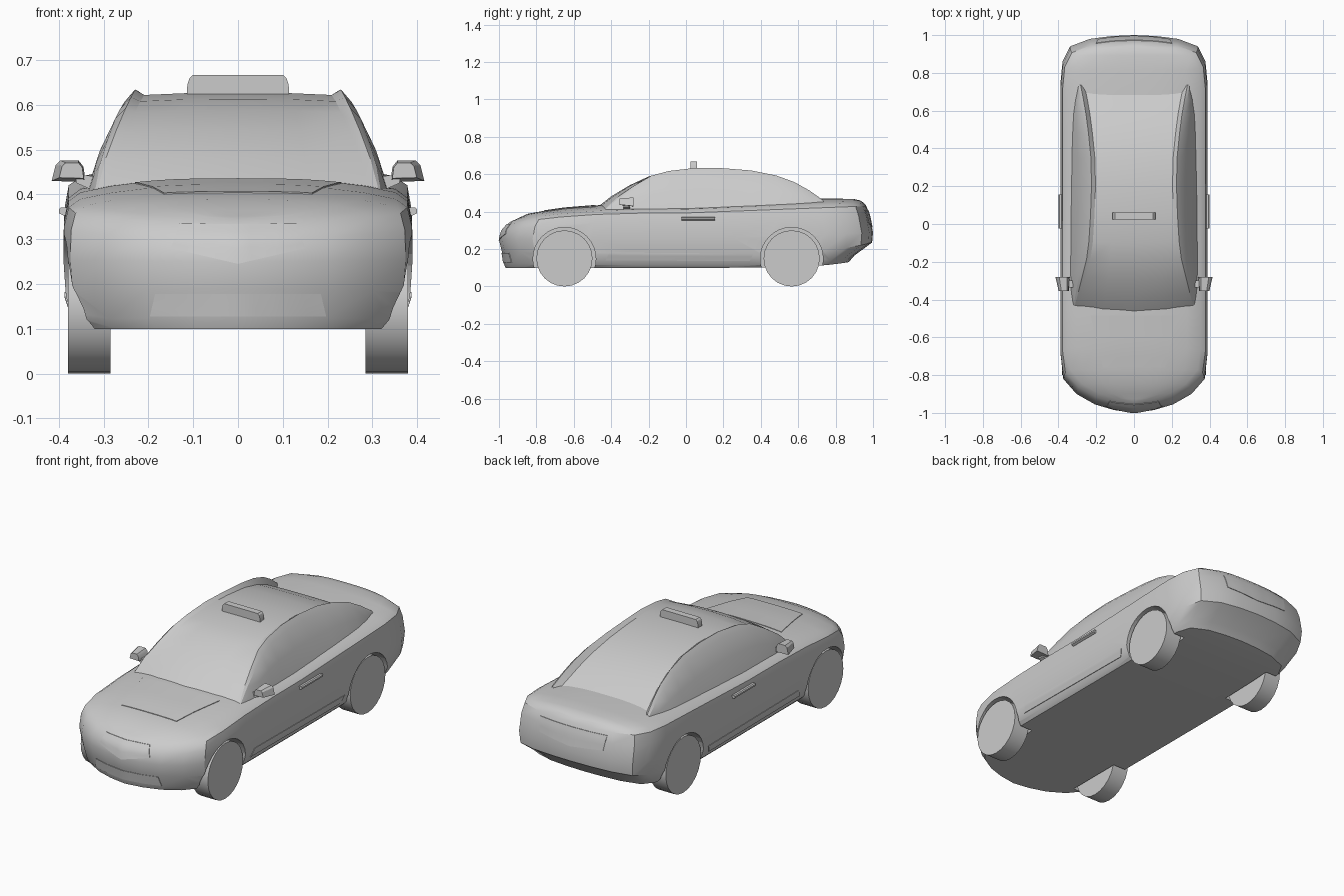
import bpy, bmesh, math
from mathutils import Vector
from mathutils.bvhtree import BVHTree

if "Cube" in bpy.data.objects:
    bpy.data.objects.remove(bpy.data.objects["Cube"])


def lerp_table(t, x):
    for (a, p), (b, q) in zip(t, t[1:]):
        if x <= b:
            return p + (q - p) * max(0, (x - a) / (b - a))
    return t[-1][1]


def finish(name, bm, angle=30):
    bmesh.ops.remove_doubles(bm, verts=bm.verts, dist=0.0004)
    bmesh.ops.recalc_face_normals(bm, faces=bm.faces)
    me = bpy.data.meshes.new(name)
    bm.to_mesh(me)
    bm.free()
    ob = bpy.data.objects.new(name, me)
    bpy.context.collection.objects.link(ob)
    smooth(ob, angle)
    return ob


def smooth(ob, angle=30):
    bpy.ops.object.select_all(action='DESELECT')
    ob.select_set(True)
    bpy.context.view_layer.objects.active = ob
    bpy.ops.object.shade_smooth_by_angle(angle=math.radians(angle))


def skin(bm, rows, closed=False):
    vs = [[bm.verts.new(p) for p in r] for r in rows]
    for a, b in zip(vs, vs[1:]):
        n = len(a)
        for i in range(n if closed else n - 1):
            j = (i + 1) % n
            bm.faces.new((a[i], a[j], b[j], b[i]))
    return vs


def mirrored(half):
    return half + [(-x, y, z) for x, y, z in half[-2:0:-1]]


# Main body: stacked plan outlines, then crowned bonnet and boot, flat floor
PLAN = [(0, -1), (.27, -.985), (.53, -.955), (.78, -.9), (.96, -.82), (1, -.7), (1, -.5), (1, -.25),
        (1, 0), (1, .25), (1, .5), (1, .74), (.97, .86), (.87, .94), (.6, .98), (.3, .995), (0, 1)]
# front z, middle z, rear z, half width, front y, rear y, rear curve power
RINGS = [(.10, .10, .13, .35, .965, .87, 5), (.125, .115, .165, .366, .975, .90, 5),
         (.19, .17, .235, .384, .985, .995, 4), (.25, .26, .29, .39, 1, 1, 2),
         (.30, .345, .38, .388, .985, .982, 2), (.33, .393, .43, .378, .96, .965, 1),
         (.345, .413, .447, .352, .94, .95, 1)]
CROWN = [(-.94, .345), (-.85, .388), (-.7, .415), (-.5, .434), (0, .44), (.6, .472), (.92, .468), (.95, .447)]


def ring_half(zf, zm, zr, w, f, r, power):
    pts = []
    for u, v in PLAN:
        z = zm + ((zf - zm) * abs(v) ** 3 if v < 0 else (zr - zm) * v ** power)
        pts.append((u * w, v * (f if v < 0 else r), z))
    return pts


def cap(bm, half, crown):
    rows = []
    for x, y, z in half:
        row = []
        for i in range(-5, 6):
            f = i / 5
            top = max(z, lerp_table(CROWN, y)) if crown else z
            row.append((x * f, y, z + (top - z) * (1 - abs(f) ** 3)))
        rows.append(row)
    ends = rows[0][5], rows[-1][5]
    vs = skin(bm, rows[1:-1])
    for row, p in ((vs[0], ends[0]), (vs[-1], ends[1])):
        v = bm.verts.new(p)
        for a, b in zip(row, row[1:]):
            bm.faces.new((a, b, v))


bm = bmesh.new()
halves = [ring_half(*r) for r in RINGS]
skin(bm, [mirrored(h) for h in halves], closed=True)
cap(bm, halves[-1], True)
cap(bm, halves[0], False)
bmesh.ops.remove_doubles(bm, verts=bm.verts, dist=0.0004)
tree = BVHTree.FromBMesh(bm)
body = finish("car_body", bm)

# Wheel arches cut out of the body, and the wheels
AXLES = (-.65, .565)
for y in AXLES:
    for s in (-1, 1):
        bpy.ops.mesh.primitive_cylinder_add(vertices=32, radius=.168, depth=.25,
                                            location=(s * .4, y, .148), rotation=(0, math.pi / 2, 0))
        cutter = bpy.context.object
        cutter.hide_render = True
        mod = body.modifiers.new("arch", 'BOOLEAN')
        mod.operation, mod.object, mod.solver = 'DIFFERENCE', cutter, 'EXACT'
        bpy.context.view_layer.objects.active = body
        bpy.ops.object.modifier_apply(modifier="arch")
        bpy.data.objects.remove(cutter)
        bpy.ops.mesh.primitive_cylinder_add(vertices=24, radius=.15, depth=.095,
                                            location=(s * .3325, y, .15), rotation=(0, math.pi / 2, 0))
        wheel = bpy.context.object
        wheel.name = ("front" if y < 0 else "rear") + ("_left" if s > 0 else "_right") + "_wheel"
        smooth(wheel)
smooth(body)

# Cabin: y, centre z, side setback, rail x, rail z, belt x
CABIN = [(-.485, .415, .045, .318, .41, .325), (-.4, .482, .035, .30, .478, .336),
         (-.3, .542, .03, .277, .54, .34), (-.2, .588, .02, .255, .592, .34),
         (-.1, .613, .01, .243, .617, .34), (.05, .627, 0, .234, .634, .34),
         (.2, .623, 0, .229, .632, .34), (.35, .606, 0, .232, .62, .34),
         (.48, .57, 0, .245, .594, .338), (.58, .528, 0, .258, .558, .335),
         (.66, .483, 0, .272, .513, .325), (.735, .44, 0, .287, .46, .305)]
rows = []
for y, zc, dy, xr, zr, xb in CABIN:
    base = .40
    h = zr - base
    sec = [(0, zc), (xr * .5, zc - .001), (xr - .025, zc - .005), (xr - .004, zr),
           (xr + .02 * min(1, h / .2), zr - .12 * h), ((xr + xb) / 2 + .012 * min(1, h / .2), base + h * .5), (xb, base)]
    half = [(x, y + dy * (x / .3) ** 2, z) for x, z in sec]
    rows.append([(-x, yy, z) for x, yy, z in half[:0:-1]] + half)
bm = bmesh.new()
skin(bm, rows)
finish("cabin", bm, 22)


# Thin panels laid on the body by projection along a direction
def panel(name, top, bottom, axis, sign, offset=.003, n=10, m=5):
    """top and bottom are polylines in the two axes that are not projected."""
    d = Vector((0, 0, 0))
    d[axis] = -sign
    keep = [i for i in range(3) if i != axis]

    def along(pl, t):
        return Vector([lerp_table([(k / (len(pl) - 1), p[c]) for k, p in enumerate(pl)], t) for c in (0, 1)])
    rows = []
    for j in range(m + 1):
        row = []
        for i in range(n + 1):
            q = along(top, i / n).lerp(along(bottom, i / n), j / m)
            o = Vector((0, 0, 0))
            o[keep[0]], o[keep[1]], o[axis] = q[0], q[1], sign * 2
            row.append(tree.ray_cast(o, d)[0] - d * offset)
        rows.append(row)
    bm = bmesh.new()
    vs = skin(bm, rows)
    ext = bmesh.ops.extrude_face_region(bm, geom=bm.faces[:])
    for v in ext["geom"]:
        if isinstance(v, bmesh.types.BMVert):
            v.co += d * (offset + .006)
    return finish(name, bm)


panel("front_grille", [(-.13, .335), (0, .334), (.13, .335)], [(-.15, .28), (0, .245), (.15, .28)], 1, -1)
panel("lower_intake", [(-.185, .178), (.185, .178)], [(-.197, .127), (.197, .127)], 1, -1)
panel("boot_recess_panel", [(-.2, .41), (0, .41), (.2, .41)], [(-.19, .335), (0, .315), (.19, .335)], 1, 1)
panel("bonnet_panel", [(-.23, -.485), (.23, -.485)], [(-.165, -.76), (.165, -.76)], 2, 1, .003)
for s, side in ((1, "left"), (-1, "right")):
    panel(side + "_sill", [(-.41, .182), (.36, .175)], [(-.43, .14), (.34, .135)], 0, s)


# Solid prisms: outline in x-z swept between two y values, second end scaled
def prism(name, pts, y0, y1, scale=1, shift=0, side=1):
    cx = sum(p[0] for p in pts) / len(pts)
    cz = sum(p[1] for p in pts) / len(pts)
    bm = bmesh.new()
    a = [(side * x, y0, z) for x, z in pts]
    b = [(side * (cx + shift + (x - cx) * scale), y1, cz + (z - cz) * scale) for x, z in pts]
    vs = skin(bm, [a, b], closed=True)
    for v in vs:
        bm.faces.new(v)
    return finish(name, bm)


# Roof sign
prism("roof_sign", [(-.115, .615), (-.113, .645), (-.108, .66), (-.1, .667),
                    (.1, .667), (.108, .66), (.113, .645), (.115, .615)], .025, .06)

# Door mirrors and handles
for s, side in ((1, "left"), (-1, "right")):
    prism(side + "_mirror", [(.34, .428), (.345, .462), (.356, .476), (.396, .476), (.407, .466), (.416, .43)],
          -.28, -.355, .72, -.006, s)
    prism(side + "_mirror_stalk", [(.315, .405), (.315, .44), (.365, .445), (.36, .425)], -.30, -.335, 1, 0, s)
    prism(side + "_door_handle", [(.375, .355), (.375, .37), (.395, .371), (.4, .366), (.4, .358), (.39, .353)],
          -.025, .155, 1, 0, s)
